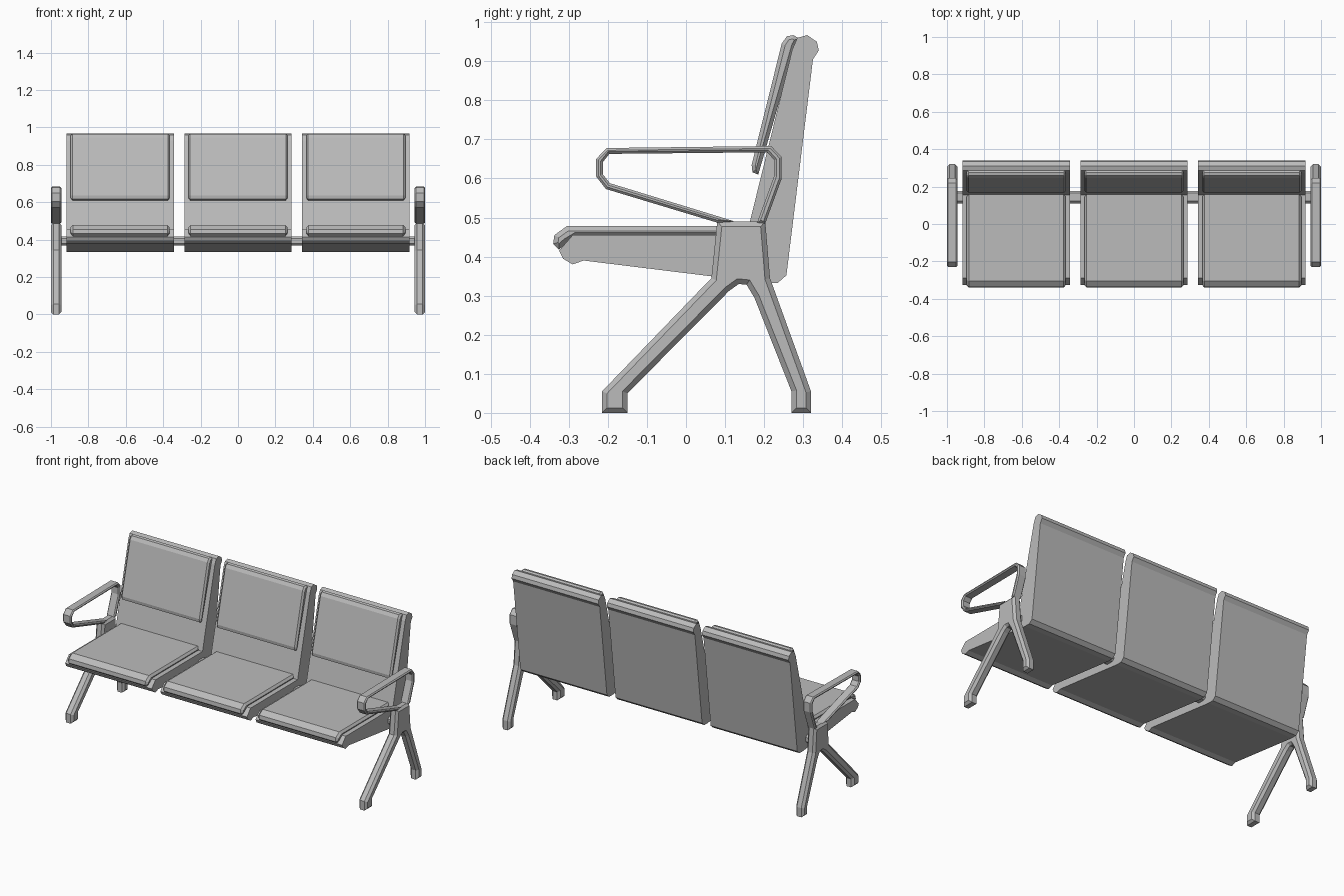
import bpy, bmesh

cube = bpy.data.objects.get("Cube")
if cube:
    bpy.data.objects.remove(cube, do_unlink=True)

grey = bpy.data.materials.new("light grey metal")
grey.use_nodes = True
colour = (0.5, 0.5, 0.5, 1)
grey.diffuse_color = colour
grey.node_tree.nodes["Principled BSDF"].inputs["Base Color"].default_value = colour


def slab(name, profile, x, width, chamfer=0):
    """Extrude a (y, z) profile along x and chamfer the rims of both ends."""
    bm = bmesh.new()
    face = bm.faces.new([bm.verts.new((x - width / 2, y, z)) for y, z in profile])
    grown = bmesh.ops.extrude_face_region(bm, geom=[face])["geom"]
    moved = [v for v in grown if isinstance(v, bmesh.types.BMVert)]
    bmesh.ops.translate(bm, verts=moved, vec=(width, 0, 0))
    bmesh.ops.recalc_face_normals(bm, faces=bm.faces)
    if chamfer:
        rims = [e for e in bm.edges if abs(e.verts[0].co.x - e.verts[1].co.x) < 1e-5]
        bmesh.ops.bevel(bm, geom=rims, offset=chamfer, segments=1,
                        affect='EDGES', profile=0.5, clamp_overlap=True)
    mesh = bpy.data.meshes.new(name)
    bm.to_mesh(mesh)
    bm.free()
    mesh.materials.append(grey)
    obj = bpy.data.objects.new(name, mesh)
    bpy.context.collection.objects.link(obj)
    return obj


# Side profiles as (y, z) points
shell = [(-.325, .415), (-.315, .395), (-.29, .38), (-.262, .39), (.2, .333),
         (.235, .333), (.257, .352), (.325, .905), (.34, .928), (.335, .95),
         (.31, .967), (.285, .96), (.272, .93), (.155, .455), (-.29, .455)]
seat_pad = [(-.325, .418), (-.34, .432), (-.337, .455), (-.305, .478),
            (.158, .478), (.158, .45), (-.28, .45), (-.305, .435)]
back_pad = [(.185, .61), (.17, .616), (.168, .635), (.245, .945), (.258, .964),
            (.275, .967), (.29, .958), (.28, .94)]
legs = [(-.215, 0), (-.15, 0), (-.15, .05), (.11, .312), (.135, .33), (.155, .328),
        (.175, .295), (.27, .055), (.27, 0), (.32, 0), (.32, .055), (.215, .345),
        (.203, .49), (.08, .49), (.065, .345), (-.215, .055)]
arm = [(.203, .485), (.245, .6), (.245, .655), (.218, .683), (-.203, .678),
       (-.23, .65), (-.23, .605), (-.205, .573), (.08, .487), (.125, .49),
       (-.195, .588), (-.213, .611), (-.213, .642), (-.196, .663),
       (.208, .667), (.226, .647), (.226, .607), (.182, .487)]
beam = [(.11, .38), (.122, .368), (.165, .368), (.177, .38),
        (.177, .405), (.165, .417), (.122, .417), (.11, .405)]

# Three seats
for side, x in (("right", -.63), ("middle", 0), ("left", .63)):
    slab(side + "_seat_shell", shell, x, .573)
    slab(side + "_seat_cushion", seat_pad, x, .53, .012)
    slab(side + "_back_cushion", back_pad, x, .53, .01)

# End frames with armrests
for side, x in (("right", -.9725), ("left", .9725)):
    slab(side + "_leg_frame", legs, x, .055, .013)
    slab(side + "_armrest", arm, x, .055, .006)

# Cross beam under the seats
slab("cross_beam", beam, 0, 1.92)
